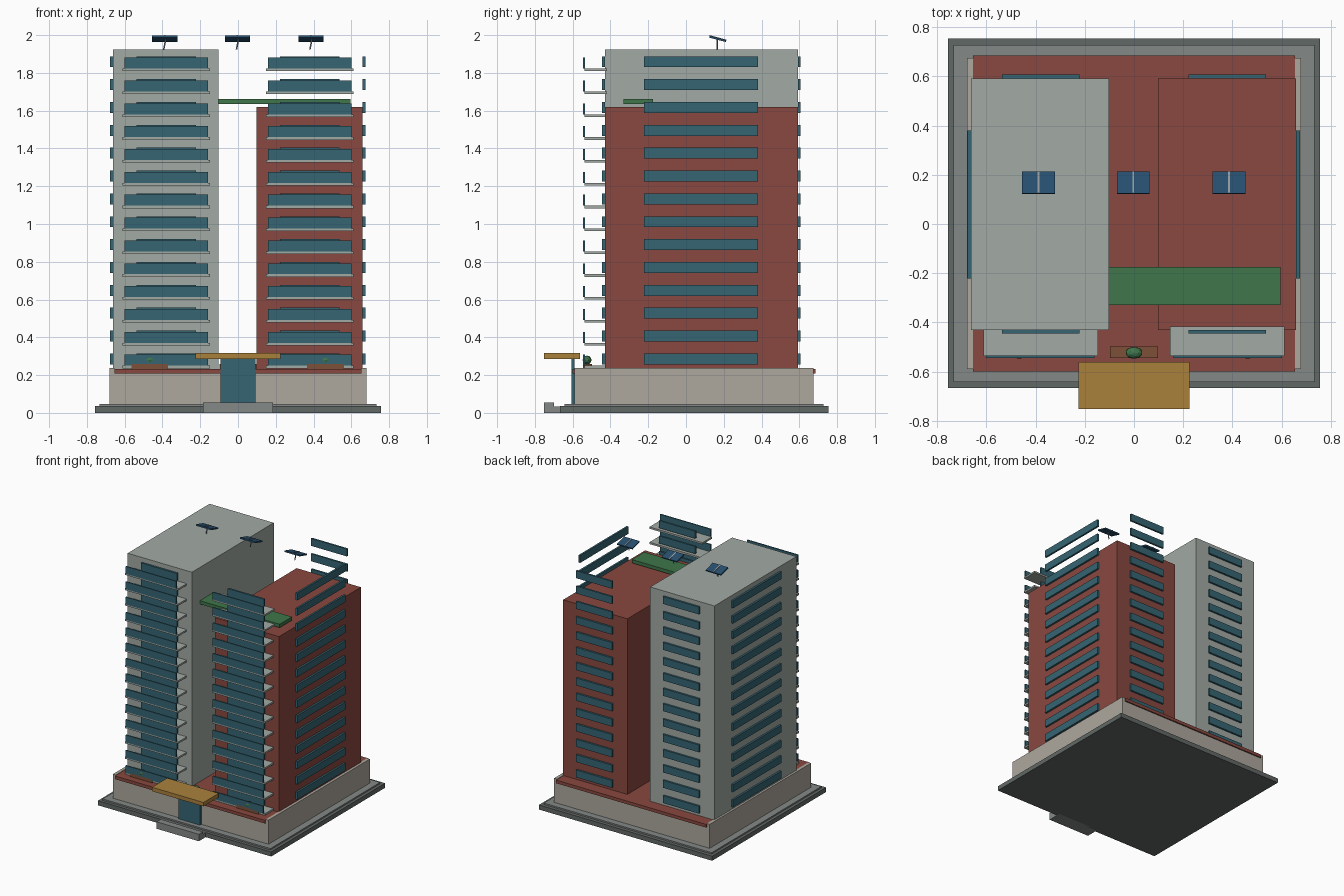
import bpy, bmesh, math
from mathutils import Matrix

if "Cube" in bpy.data.objects:
    bpy.data.objects.remove(bpy.data.objects["Cube"])


def mat(name, r, g, b):
    m = bpy.data.materials.new(name)
    m.diffuse_color = (r, g, b, 1)
    m.use_nodes = True
    m.node_tree.nodes["Principled BSDF"].inputs["Base Color"].default_value = m.diffuse_color
    return m


BRICK = mat("brick", 0.25, 0.065, 0.05)
CONCRETE = mat("concrete", 0.36, 0.40, 0.37)
STONE = mat("stone", 0.42, 0.39, 0.34)
PAVING = mat("paving", 0.12, 0.14, 0.13)
KERB = mat("kerb", 0.23, 0.25, 0.24)
GLASS = mat("glass", 0.035, 0.13, 0.17)
GOLD = mat("gold", 0.40, 0.22, 0.045)
GREEN = mat("garden", 0.05, 0.18, 0.07)
SOIL = mat("planter_brown", 0.20, 0.08, 0.04)
PANEL = mat("solar_blue", 0.02, 0.08, 0.16)
METAL = mat("metal", 0.3, 0.33, 0.35)


def boxes(name, material, spans):
    """One object made of boxes, each given as (x0, x1, y0, y1, z0, z1)."""
    bm = bmesh.new()
    for x0, x1, y0, y1, z0, z1 in spans:
        m = Matrix.Translation(((x0 + x1) / 2, (y0 + y1) / 2, (z0 + z1) / 2))
        m = m @ Matrix.Diagonal((x1 - x0, y1 - y0, z1 - z0, 1))
        bmesh.ops.create_cube(bm, size=1, matrix=m)
    return finish(name, bm, material)


def finish(name, bm, material):
    me = bpy.data.meshes.new(name)
    bm.to_mesh(me)
    bm.free()
    me.materials.append(material)
    ob = bpy.data.objects.new(name, me)
    bpy.context.collection.objects.link(ob)
    return ob


def repeat_floors(ob):
    a = ob.modifiers.new("floors", 'ARRAY')
    a.count = 14
    a.use_relative_offset = False
    a.use_constant_offset = True
    a.constant_offset_displace = (0, 0, 0.121)


# Site plinth and podium
boxes("base_plinth", PAVING, [(-.757, .757, -.667, .755, 0, .036)])
boxes("plinth_paving", KERB, [(-.733, .733, -.642, .727, .036, .047)])
boxes("podium", STONE, [(-.68, .68, -.59, .675, .047, .215)])
boxes("podium_side_parapets", STONE,
      [(-.68, -.655, -.59, .675, .215, .237), (.655, .68, -.59, .675, .215, .237)])
boxes("podium_roof", BRICK, [(-.655, .655, -.6, .685, .208, .233)])

# Towers
boxes("left_tower", CONCRETE, [(-.663, -.102, -.43, .592, .233, 1.925)])
boxes("right_tower", BRICK, [(.098, .659, -.43, .592, .233, 1.62)])

# Window bands and balconies on every floor
for side, s, outer in (("left", -1, .663), ("right", 1, .659)):
    def sx(a, b):
        return (s * a, s * b) if s > 0 else (s * b, s * a)
    z = (.257, .315)
    repeat_floors(boxes(side + "_side_windows", GLASS,
                        [(*sx(outer, outer + .015), -.222, .38, *z)]))
    repeat_floors(boxes(side + "_front_windows", GLASS,
                        [(*sx(.222, .537), -.445, -.43, *z)]))
    repeat_floors(boxes(side + "_back_windows", GLASS,
                        [(*sx(.222, .537), .592, .607, *z)]))
    repeat_floors(boxes(side + "_balcony_slabs", CONCRETE,
                        [(*sx(.147, .612), -.537, -.417, .236, .25)]))
    repeat_floors(boxes(side + "_balcony_railings", GLASS,
                        [(*sx(.16, .601), -.544, -.534, .25, .308)]))

# Sky garden bridge
boxes("sky_garden", GREEN, [(-.595, .595, -.33, -.175, 1.635, 1.662)])

# Entrance
boxes("entrance_door", GLASS, [(-.093, .093, -.607, -.59, .047, .287)])
boxes("entrance_canopy", GOLD, [(-.225, .225, -.752, -.562, .286, .317)])
boxes("entrance_steps", KERB,
      [(-.185, .185, -.752, -.70, 0, .055), (-.185, .185, -.70, -.64, 0, .035)])

# Planters with shrubs
for i, x in enumerate((-.467, 0, .463)):
    boxes(f"planter_{i}", SOIL, [(x - .097, x + .097, -.544, -.498, .233, .258)])
    bm = bmesh.new()
    m = Matrix.Translation((x, -.524, .28)) @ Matrix.Diagonal((1.35, .92, .9, 1))
    bmesh.ops.create_icosphere(bm, subdivisions=2, radius=.026, matrix=m)
    finish(f"shrub_{i}", bm, GREEN)

# Tilted solar panels
for i, x in enumerate((-.388, -.003, .386)):
    tilt = (math.radians(-15), 0, 0)
    p = boxes(f"solar_panel_{i}", PANEL, [(-.067, .067, -.046, .046, -.005, .005)])
    r = boxes(f"solar_panel_rib_{i}", METAL, [(-.004, .004, -.046, .046, .005, .008)])
    for ob in (p, r):
        ob.location = (x, .168, 1.98)
        ob.rotation_euler = tilt
    bm = bmesh.new()
    m = Matrix.Translation((x, .165, 1.95)) @ Matrix.Rotation(.2, 4, 'Y')
    bmesh.ops.create_cone(bm, cap_ends=True, segments=8, radius1=.004,
                          radius2=.004, depth=.055, matrix=m)
    finish(f"solar_panel_post_{i}", bm, METAL)
